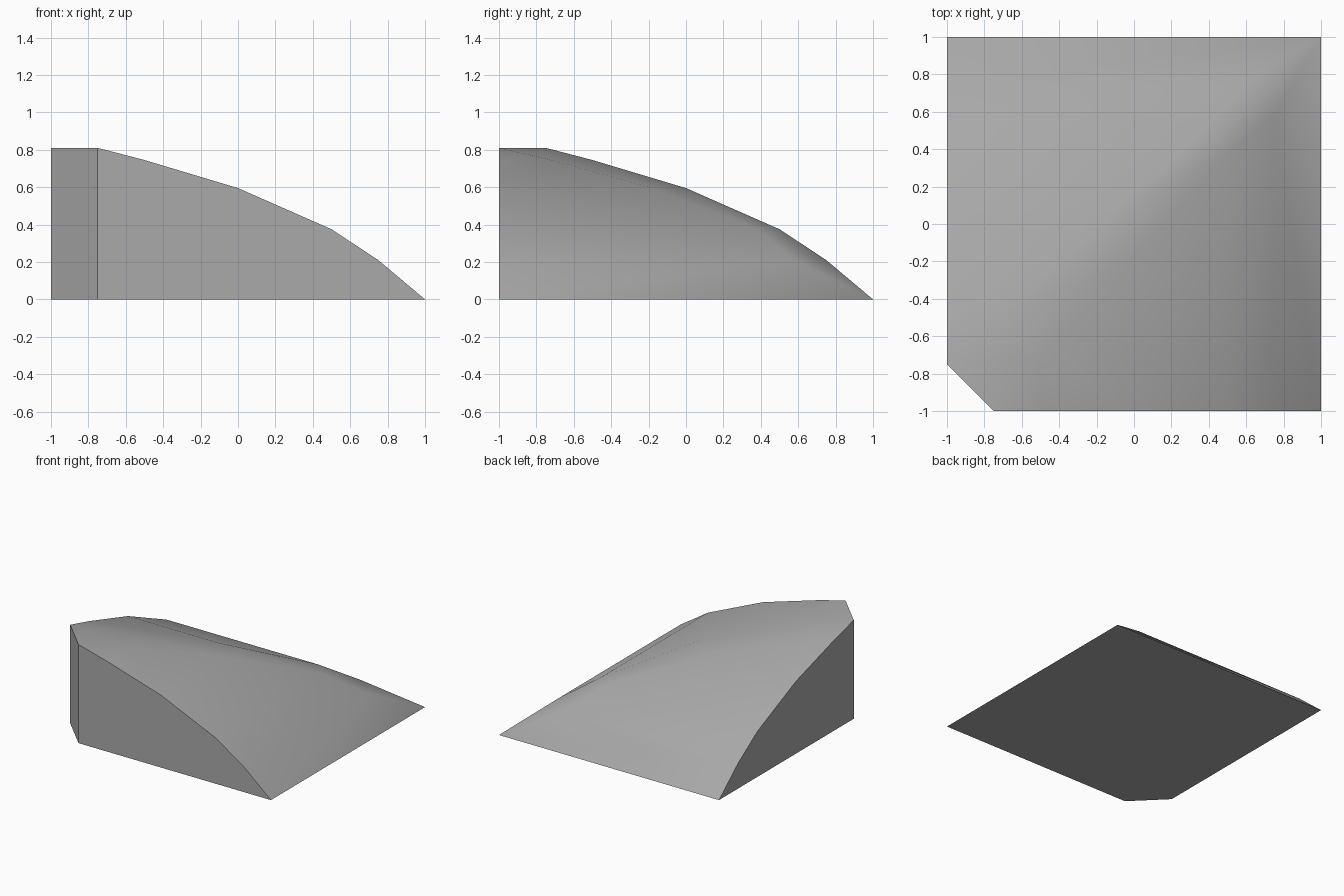
import bpy
import bmesh
import math

cube = bpy.data.objects.get("Cube")
if cube:
    bpy.data.objects.remove(cube, do_unlink=True)

# Slope profile: distance along the side, height, size of the rounded corner cut
LEVELS = [(-0.75, 0.81, 0.25), (-0.5, 0.745, 0.22), (0.0, 0.595, 0.18),
          (0.5, 0.375, 0.12), (0.75, 0.21, 0.17), (1.0, 0.0, 0.0)]

bm = bmesh.new()
verts = {}


def vert(x, y, z):
    key = (round(x, 4), round(y, 4), round(z, 4))
    if key not in verts:
        verts[key] = bm.verts.new(key)
    return verts[key]


def face(points):
    unique = list(dict.fromkeys(points))
    if len(unique) > 2:
        bm.faces.new(unique)


def contour(t, z, cut):
    return [vert(-1, t, z), vert(t - cut, t, z), vert(t, t - cut, z), vert(t, -1, z)]


# Curved top: bands between contours that wrap around the corner
rings = [contour(*level) for level in LEVELS]
for upper, lower in zip(rings, rings[1:]):
    for i in range(3):
        face([upper[i], upper[i + 1], lower[i + 1], lower[i]])

# Two curved side walls, the chamfered corner and the base
start = LEVELS[0][0]
side_foot, front_foot = vert(-1, start, 0), vert(start, -1, 0)
face([side_foot] + [r[0] for r in rings])
face([front_foot] + [r[3] for r in rings])
face([side_foot, rings[0][0], rings[0][3], front_foot])
face([side_foot, front_foot, rings[-1][3], rings[-1][1], rings[-1][0]])

bmesh.ops.recalc_face_normals(bm, faces=bm.faces[:])
mesh = bpy.data.meshes.new("corner_ramp")
bm.to_mesh(mesh)
bm.free()

# Plain grey surface
grey = bpy.data.materials.new("plain_grey")
grey.use_nodes = True
color = (0.4, 0.4, 0.4, 1)
grey.diffuse_color = color
grey.node_tree.nodes["Principled BSDF"].inputs["Base Color"].default_value = color
mesh.materials.append(grey)

ramp = bpy.data.objects.new("corner_ramp", mesh)
bpy.context.collection.objects.link(ramp)
bpy.ops.object.select_all(action="DESELECT")
ramp.select_set(True)
bpy.context.view_layer.objects.active = ramp
bpy.ops.object.shade_smooth_by_angle(angle=math.radians(40))
